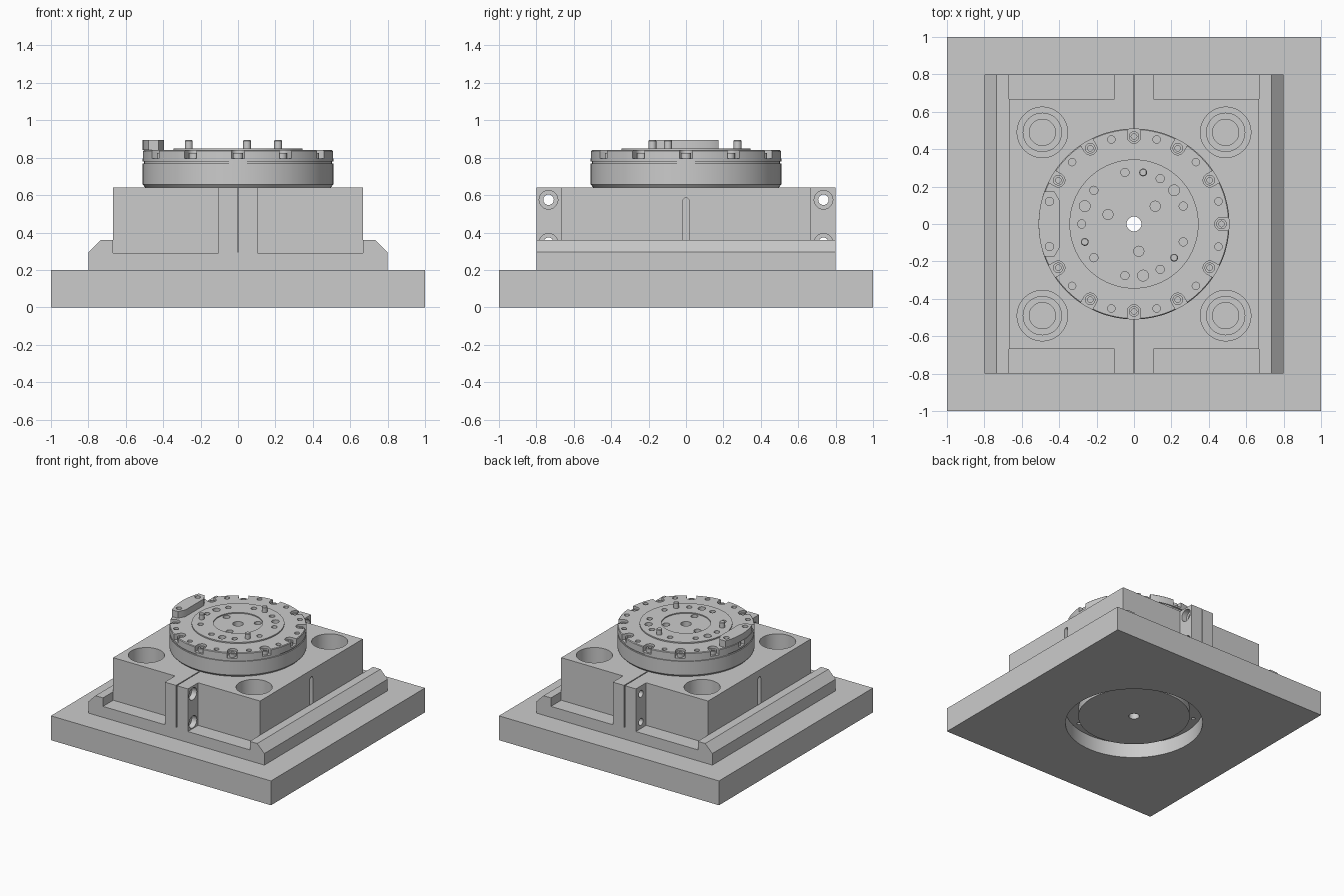
import bpy, bmesh, math
from mathutils import Matrix, Vector

cube = bpy.data.objects.get("Cube")
if cube:
    bpy.data.objects.remove(cube)

grey = bpy.data.materials.new("machined_grey")
grey.use_nodes = True
grey.diffuse_color = (0.6, 0.6, 0.6, 1)
grey.node_tree.nodes["Principled BSDF"].inputs["Base Color"].default_value = (0.6, 0.6, 0.6, 1)
parts = []


def polar(r, deg, z=0):
    a = math.radians(deg)
    return Vector((r * math.cos(a), r * math.sin(a), z))


def lathe(bm, profile, at=(0, 0, 0), turn=Matrix(), seg=24):
    """Revolve (radius, height) points into a closed solid."""
    m = Matrix.Translation(at) @ turn
    rings = []
    for r, z in profile:
        if r == 0:
            rings.append([bm.verts.new(m @ Vector((0, 0, z)))])
        else:
            rings.append([bm.verts.new(m @ polar(r, 360 * i / seg, z)) for i in range(seg)])
    for a, b in zip(rings, rings[1:]):
        for i in range(seg):
            j = (i + 1) % seg
            if len(a) == 1:
                bm.faces.new((a[0], b[i], b[j]))
            elif len(b) == 1:
                bm.faces.new((a[i], a[j], b[0]))
            else:
                bm.faces.new((a[i], a[j], b[j], b[i]))


def drill(bm, r, z0, z1, at=(0, 0, 0), seg=24):
    lathe(bm, [(0, z0), (r, z0), (r, z1), (0, z1)], at, seg=seg)


def prism(bm, outline, h0, h1, m=Matrix()):
    """Extrude a flat outline between two heights, then place it with m."""
    low = [bm.verts.new(m @ Vector((u, v, h0))) for u, v in outline]
    high = [bm.verts.new(m @ Vector((u, v, h1))) for u, v in outline]
    bm.faces.new(low)
    bm.faces.new(high)
    for i in range(len(low)):
        j = (i + 1) % len(low)
        bm.faces.new((low[i], low[j], high[j], high[i]))


def rect(x0, x1, y0, y1):
    return [(x0, y0), (x1, y0), (x1, y1), (x0, y1)]


def finish(name, bm, part=True):
    bmesh.ops.recalc_face_normals(bm, faces=bm.faces)
    me = bpy.data.meshes.new(name)
    bm.to_mesh(me)
    bm.free()
    ob = bpy.data.objects.new(name, me)
    bpy.context.collection.objects.link(ob)
    if part:
        me.materials.append(grey)
        parts.append(ob)
    return ob


def cut(ob, bm):
    cutter = finish("cutter", bm, False)
    cutter.hide_render = True
    mod = ob.modifiers.new("cut", "BOOLEAN")
    mod.operation, mod.solver, mod.object = "DIFFERENCE", "EXACT", cutter
    deps = bpy.context.evaluated_depsgraph_get()
    me = bpy.data.meshes.new_from_object(ob.evaluated_get(deps))
    ob.modifiers.clear()
    ob.data = me
    me.materials.clear()
    me.materials.append(grey)
    bpy.data.objects.remove(cutter)


def centre_hole(ob):
    bm = bmesh.new()
    drill(bm, 0.04, -0.1, 1, seg=32)
    cut(ob, bm)


ALONG_Y = Matrix(((1, 0, 0, 0), (0, 0, 1, 0), (0, 1, 0, 0), (0, 0, 0, 1)))
ALONG_X = Matrix(((0, 0, 1, 0), (1, 0, 0, 0), (0, 1, 0, 0), (0, 0, 0, 1)))
SIGNS = [(sx, sy) for sx in (-1, 1) for sy in (-1, 1)]

# Base plate with a stepped round recess underneath
bm = bmesh.new()
prism(bm, rect(-1, 1, -1, 1), 0, 0.2)
base = finish("base_plate", bm)
bm = bmesh.new()
lathe(bm, [(0, -0.05), (0.516, -0.05), (0.516, 0.12), (0.42, 0.12), (0.42, 0.06), (0, 0.06)], seg=96)
cut(base, bm)
bm = bmesh.new()
for k in range(8):
    drill(bm, 0.015, 0.1, 0.16, polar(0.468, 22.5 + 45 * k), 12)
cut(base, bm)
centre_hole(base)

# Carriage with bevelled side rails
half = [(0.8, 0.2), (0.8, 0.295), (0.735, 0.36), (0.667, 0.36), (0.667, 0.29)]
bm = bmesh.new()
prism(bm, half + [(-x, z) for x, z in reversed(half)], -0.8, 0.8, ALONG_Y)
carriage = finish("carriage", bm)
centre_hole(carriage)

# Housing block with a clamping rib at the front and back
quarter = [(0.667, 0.667), (0.105, 0.667), (0.105, 0.8)]
right = quarter + [(-x, y) for x, y in reversed(quarter)]
bm = bmesh.new()
prism(bm, right + [(-x, -y) for x, y in right], 0.29, 0.64)
housing = finish("housing_block", bm)

# Corner counterbores and the clamping slots
bm = bmesh.new()
for sx, sy in SIGNS:
    drill(bm, 0.135, 0.4, 0.7, (sx * 0.49, sy * 0.49, 0), 48)
for y in (-0.675, 0.675):
    prism(bm, rect(-0.004, 0.004, y - 0.175, y + 0.175), 0.295, 0.7)
cut(housing, bm)

# Clamp screw holes across the ribs
bm = bmesh.new()
bore = [(0, -0.15), (0.028, -0.15), (0.028, 0.06), (0.05, 0.06), (0.05, 0.15), (0, 0.15)]
for y in (-0.735, 0.735):
    for z in (0.345, 0.575):
        lathe(bm, bore, (0, y, z), Matrix.Rotation(math.pi / 2, 4, "Y"))
cut(housing, bm)

# Round-topped grooves in the sides
bm = bmesh.new()
arch = [tuple(polar(0.018, 15 * i).xy + Vector((0, 0.567))) for i in range(13)]
arch += [(-0.018, 0.31), (0.018, 0.31)]
for x in (-0.667, 0.667):
    prism(bm, arch, x - 0.03, x + 0.03, ALONG_X)
cut(housing, bm)
centre_hole(housing)

# Mounting screws in the corner counterbores
bm = bmesh.new()
for sx, sy in SIGNS:
    lathe(bm, [(0, 0.39), (0.105, 0.39), (0.105, 0.45), (0.07, 0.45), (0.07, 0.42), (0, 0.42)],
          (sx * 0.49, sy * 0.49, 0), seg=48)
finish("mounting_screws", bm)

# Turntable with a waist groove and raised platter
bm = bmesh.new()
lathe(bm, [(0, 0.64), (0.495, 0.64), (0.51, 0.657), (0.51, 0.77), (0.502, 0.77), (0.502, 0.78),
           (0.51, 0.78), (0.51, 0.835), (0.505, 0.84), (0.345, 0.84), (0.345, 0.85),
           (0.183, 0.85), (0.183, 0.842), (0, 0.842)], seg=128)
table = finish("turntable", bm)

# Open screw pockets around the rim
bm = bmesh.new()
pocket = [tuple(polar(0.036, 90 + 15 * i).xy + Vector((0.468, 0))) for i in range(13)]
pocket += [(0.55, -0.036), (0.55, 0.036)]
for k in range(12):
    prism(bm, pocket, 0.795, 0.9, Matrix.Rotation(math.radians(30 * k), 4, "Z"))
cut(table, bm)

# Threaded holes in the rim, platter and centre
bm = bmesh.new()
for k in range(12):
    drill(bm, 0.02, 0.8, 0.9, polar(0.468, 15 + 30 * k), 16)
for k in range(9):
    drill(bm, 0.022, 0.8, 0.9, polar(0.28, 20 + 40 * k), 16)
for a in (40, 160, 280):
    drill(bm, 0.029, 0.79, 0.9, polar(0.28, a), 24)
    drill(bm, 0.027, 0.79, 0.9, polar(0.148, a), 24)
cut(table, bm)
centre_hole(table)

# Rim screws with sockets
bm = bmesh.new()
for k in range(12):
    lathe(bm, [(0, 0.79), (0.028, 0.79), (0.028, 0.825), (0.015, 0.825), (0.015, 0.805), (0, 0.805)],
          polar(0.468, 30 * k), seg=20)
finish("rim_screws", bm)

# Dowel pins
bm = bmesh.new()
for a in (80, 200, 320):
    lathe(bm, [(0, 0.84), (0.021, 0.84), (0.021, 0.89), (0.017, 0.895), (0, 0.895)], polar(0.28, a), seg=20)
finish("dowel_pins", bm)

# Stop block on the rim with two screw pockets
bm = bmesh.new()
outline = [tuple(polar(0.51, 160 + 4 * i).xy) for i in range(11)]
outline += [(-0.425, -0.174), (-0.395, -0.12), (-0.395, 0.12), (-0.425, 0.174)]
prism(bm, outline, 0.84, 0.895)
stop = finish("stop_block", bm)
bm = bmesh.new()
for a in (165, 195):
    drill(bm, 0.022, 0.855, 0.95, polar(0.468, a), 20)
cut(stop, bm)

# Smooth round surfaces, keep edges sharp
bpy.ops.object.select_all(action="DESELECT")
for ob in parts:
    ob.select_set(True)
bpy.context.view_layer.objects.active = parts[0]
bpy.ops.object.shade_smooth_by_angle(angle=math.radians(30))
